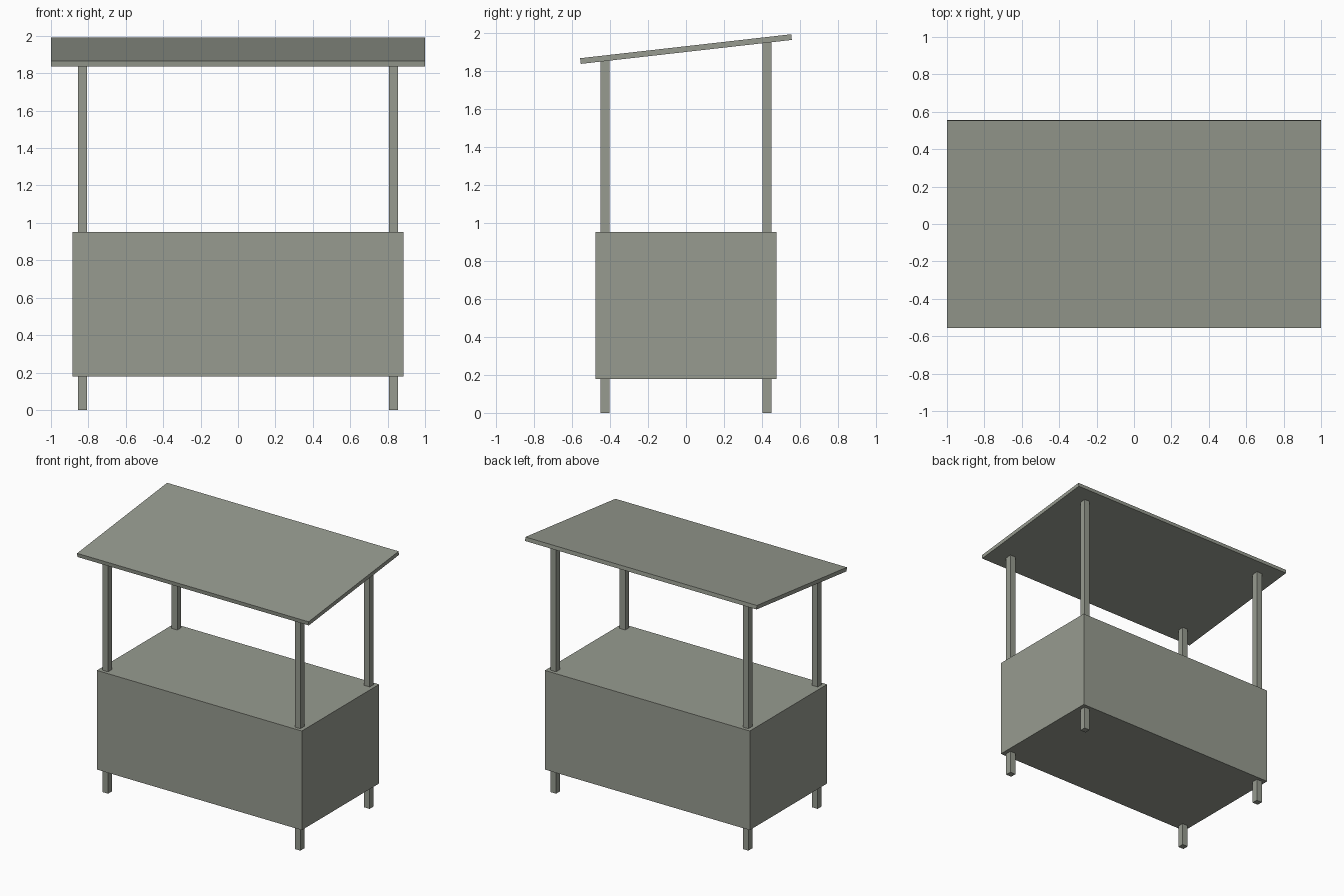
import bpy
import math

if "Cube" in bpy.data.objects:
    bpy.data.objects.remove(bpy.data.objects["Cube"])

# single grey-green paint
paint = bpy.data.materials.new("grey_green_paint")
paint.diffuse_color = (0.31, 0.33, 0.28, 1)
paint.use_nodes = True
paint.node_tree.nodes["Principled BSDF"].inputs["Base Color"].default_value = paint.diffuse_color


def box(name, lo, hi, tilt=0.0):
    """Axis-aligned box between two corners, optionally tilted about x."""
    bpy.ops.mesh.primitive_cube_add(
        size=1, location=[(a + b) / 2 for a, b in zip(lo, hi)], rotation=(tilt, 0, 0))
    ob = bpy.context.object
    ob.name = name
    ob.scale = [b - a for a, b in zip(lo, hi)]
    ob.data.materials.append(paint)
    return ob


# counter body
box("counter_body", (-0.885, -0.477, 0.178), (0.885, 0.477, 0.952))

# sloping roof board
TILT, ROOF_Z, THICK = 0.113, 1.9145, 0.03
box("roof", (-1, -0.559, ROOF_Z - THICK / 2), (1, 0.559, ROOF_Z + THICK / 2), TILT)

# four corner posts running from the ground into the roof board
for sx, side in ((-1, "left"), (1, "right")):
    for sy, end in ((-1, "front"), (1, "back")):
        x, y = sx * 0.831, sy * 0.427
        top = ROOF_Z + y * math.tan(TILT) - 0.008
        box(f"{end}_{side}_post", (x - 0.024, y - 0.024, 0), (x + 0.024, y + 0.024, top))
